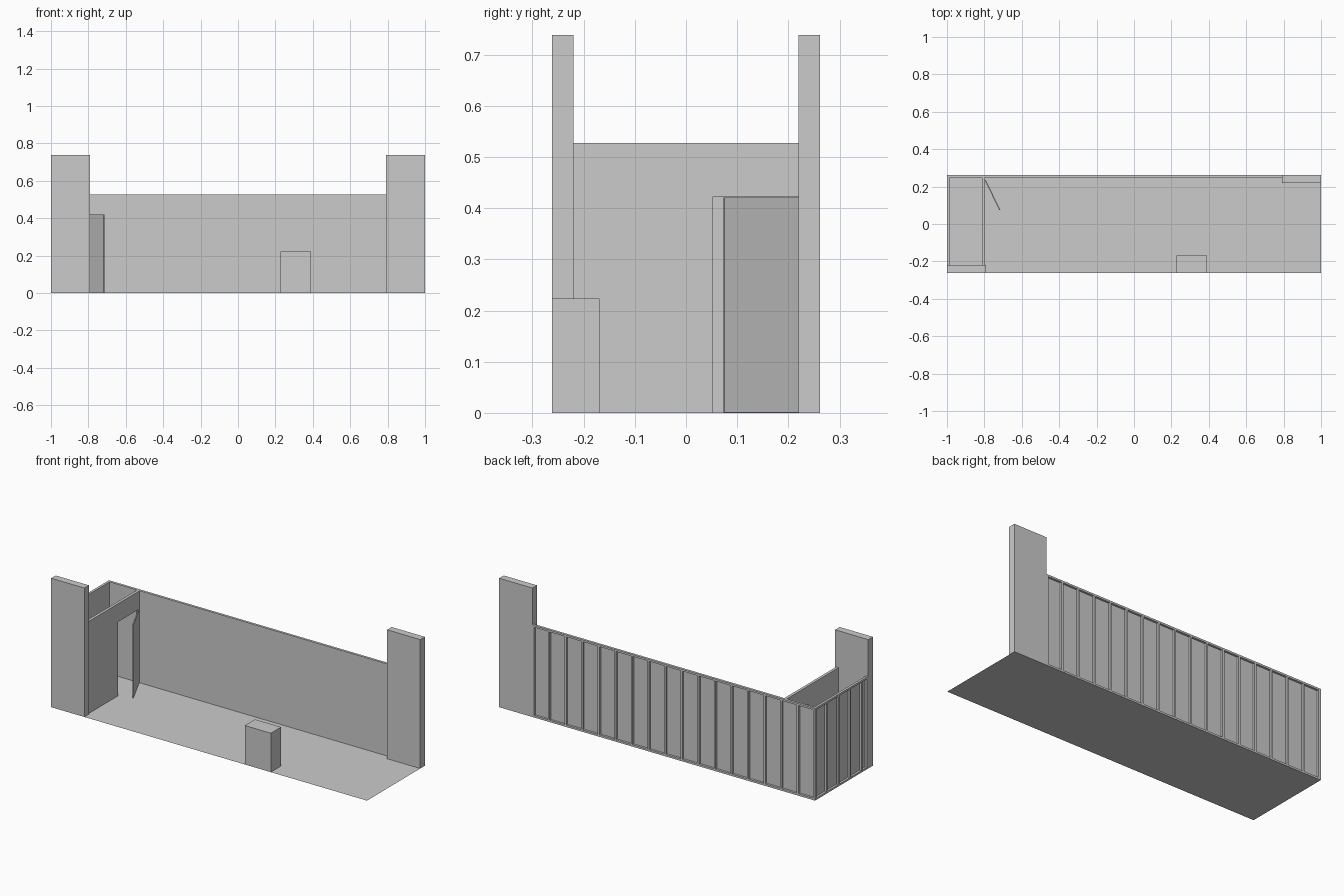
import bpy, bmesh, math
from mathutils import Matrix

if "Cube" in bpy.data.objects:
    bpy.data.objects.remove(bpy.data.objects["Cube"])

H = 0.527      # wall height
T = 0.014      # wall depth
STUD = 0.011   # batten width
PITCH = 0.105  # batten spacing
SKIN = 0.002   # wall sheet thickness
LEFT_LEN = 0.4813  # left wall runs from the back corner to the front pillar


def finish(name, bm, matrix=None):
    mesh = bpy.data.meshes.new(name)
    bm.to_mesh(mesh)
    bm.free()
    obj = bpy.data.objects.new(name, mesh)
    if matrix:
        obj.matrix_world = matrix
    bpy.context.collection.objects.link(obj)
    return obj


def box(name, x, y, z, matrix=None):
    bm = bmesh.new()
    bmesh.ops.create_cube(bm, size=1)
    for v in bm.verts:
        v.co = [(a + b) / 2 + c * (b - a) for c, (a, b) in zip(v.co, (x, y, z))]
    return finish(name, bm, matrix)


def framed_wall(name, length, matrix):
    """Sheet with battens on its outer face; u runs along x, outside is +y."""
    box(name + "_sheet", (0, length), (0, SKIN), (0, H), matrix)
    for part, z in (("bottom_rail", 0), ("top_rail", H - STUD)):
        box(f"{name}_{part}", (0, length), (SKIN, T), (z, z + STUD), matrix)
    starts = []
    u = 0.0
    while u < length - STUD * 1.5:
        starts.append(u)
        u += PITCH
    starts.append(length - STUD)
    for i, u in enumerate(starts):
        box(f"{name}_batten_{i + 1}", (u, u + STUD), (SKIN, T), (STUD, H - STUD), matrix)


# Floor sheet
bm = bmesh.new()
bmesh.ops.create_grid(bm, x_segments=1, y_segments=1, size=1)
for v in bm.verts:
    v.co.y *= 0.2613
finish("floor", bm)

# Back wall and left wall, battens facing outwards
framed_wall("back_wall", 1.79, Matrix.Translation((-1, 0.2613 - T, 0)))
turn = Matrix.Rotation(math.pi / 2, 4, 'Z') @ Matrix.Scale(-1, 4, (1, 0, 0))
left = framed_wall("left_wall", LEFT_LEN,
                   Matrix.Translation((-1 + T, 0.2613, 0)) @ turn)

# Tall end pillars
box("front_left_pillar", (-1, -0.79), (-0.2613, -0.22), (0, 0.738))
box("back_right_pillar", (0.79, 1), (0.22, 0.2613), (0, 0.738))

# Partition with doorway, one profile extruded in x
profile = [(-0.22, 0), (0.053, 0), (0.053, 0.423), (0.236, 0.423),
           (0.236, 0), (0.2473, 0), (0.2473, H), (-0.22, H)]
bm = bmesh.new()
face = bm.faces.new([bm.verts.new((-0.812, y, z)) for y, z in profile])
ext = bmesh.ops.extrude_face_region(bm, geom=[face])
verts = [e for e in ext["geom"] if isinstance(e, bmesh.types.BMVert)]
bmesh.ops.translate(bm, verts=verts, vec=(0.016, 0, 0))
bmesh.ops.recalc_face_normals(bm, faces=bm.faces)
finish("partition", bm)

# Open door leaf, hinged at the back jamb
hinge = Matrix.Translation((-0.796, 0.236, 0)) @ Matrix.Rotation(math.atan2(-0.16, 0.078), 4, 'Z')
box("door", (0, 0.18), (-0.003, 0.003), (0.001, 0.421), hinge)

# Box near the front edge
box("crate", (0.226, 0.391), (-0.2613, -0.169), (0, 0.223))
